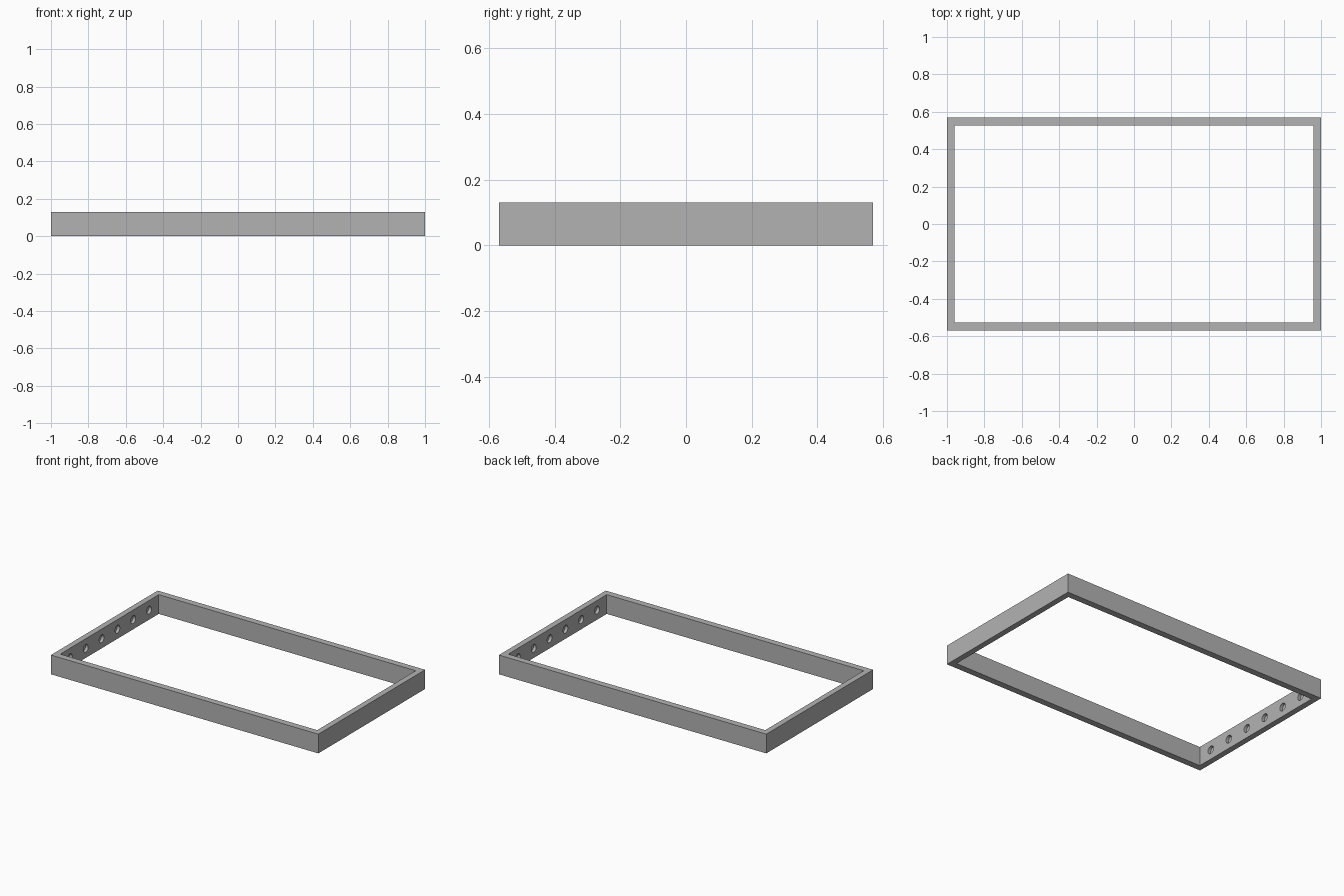
import bpy, bmesh
from mathutils import Matrix, Vector

if "Cube" in bpy.data.objects:
    bpy.data.objects.remove(bpy.data.objects["Cube"])

HX, HY, H = 1.0, 0.57, 0.13        # outer half sizes and height
TX, TY = 0.039, 0.044              # wall thickness of end and long rails
HOLE_R, HOLE_DEPTH, PITCH = 0.026, 0.02, 0.169

grey = bpy.data.materials.new("grey")
grey.diffuse_color = (0.45, 0.45, 0.45, 1)
grey.use_nodes = True
grey.node_tree.nodes["Principled BSDF"].inputs["Base Color"].default_value = grey.diffuse_color


def make_object(name, bm):
    mesh = bpy.data.meshes.new(name)
    bmesh.ops.recalc_face_normals(bm, faces=bm.faces)
    bm.to_mesh(mesh)
    bm.free()
    mesh.materials.append(grey)
    ob = bpy.data.objects.new(name, mesh)
    bpy.context.collection.objects.link(ob)
    return ob


# Rectangular frame: four rails in one closed ring
bm = bmesh.new()
corners = [(-1, -1), (1, -1), (1, 1), (-1, 1)]


def loop(x, y, z):
    return [bm.verts.new((sx * x, sy * y, z)) for sx, sy in corners]


rings = [loop(HX, HY, 0), loop(HX, HY, H),
         loop(HX - TX, HY - TY, H), loop(HX - TX, HY - TY, 0)]
for a, b in zip(rings, rings[1:] + rings[:1]):
    for i in range(4):
        j = (i + 1) % 4
        bm.faces.new((a[i], a[j], b[j], b[i]))
frame = make_object("frame", bm)

# Blind dowel holes on the inner faces of both end rails
bm = bmesh.new()
length = HOLE_DEPTH * 2
for side in (-1, 1):
    for i in range(6):
        place = Matrix.Translation(Vector((side * (HX - TX), (i - 2.5) * PITCH, H / 2)))
        bmesh.ops.create_cone(bm, cap_ends=True, segments=32, radius1=HOLE_R,
                              radius2=HOLE_R, depth=length,
                              matrix=place @ Matrix.Rotation(1.5707963, 4, 'Y'))
cutter = make_object("hole_cutter", bm)
cutter.hide_render = True

cut = frame.modifiers.new("dowel_holes", 'BOOLEAN')
cut.operation = 'DIFFERENCE'
cut.solver = 'EXACT'
cut.object = cutter

# Bake the cut, then smooth only the round hole walls
bpy.context.view_layer.objects.active = frame
frame.select_set(True)
bpy.ops.object.modifier_apply(modifier=cut.name)
bpy.data.objects.remove(cutter, do_unlink=True)
bpy.ops.object.shade_smooth_by_angle()
